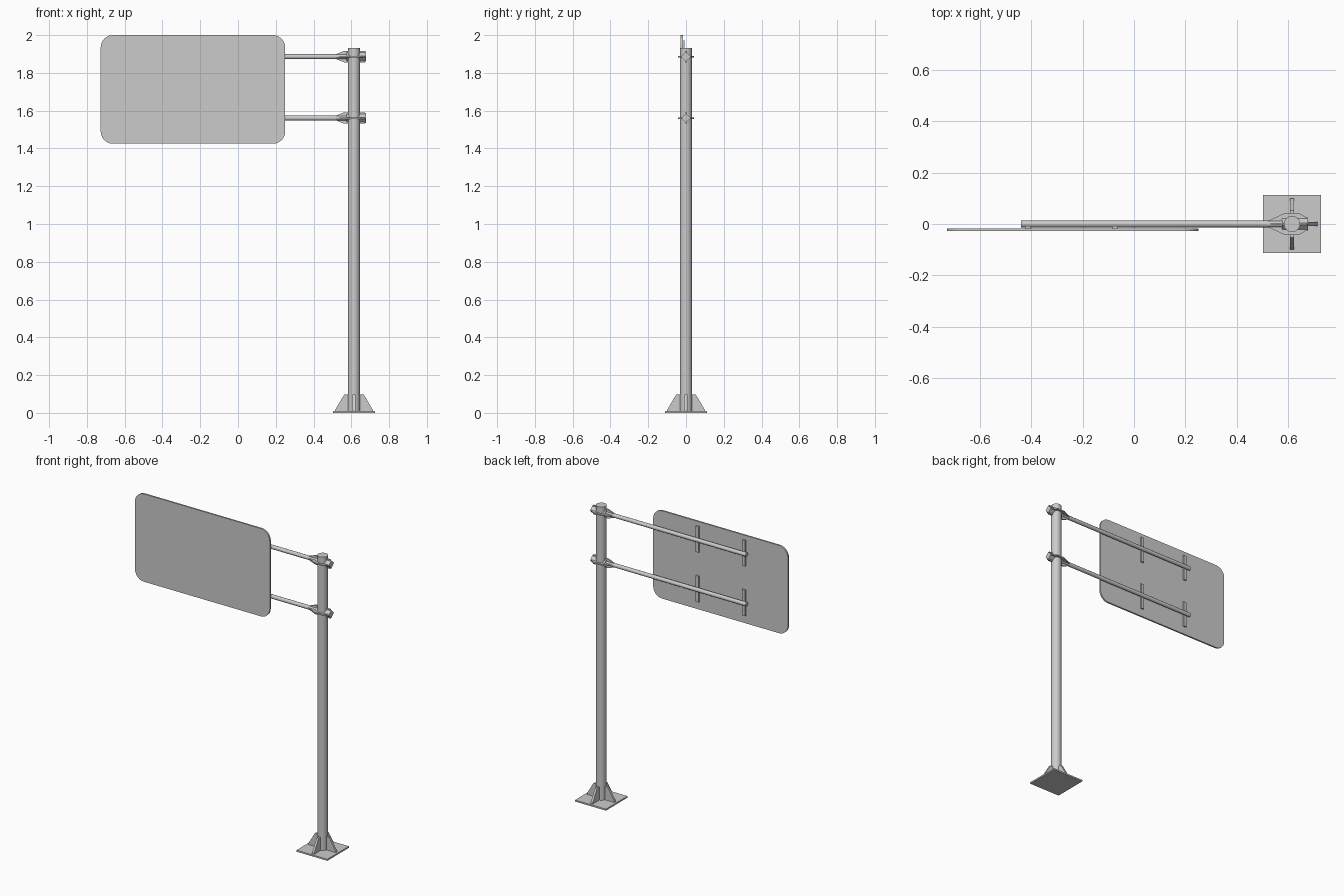
import bpy, bmesh, math
from mathutils import Matrix, Vector

cube = bpy.data.objects.get("Cube")
if cube:
    bpy.data.objects.remove(cube)

grey = bpy.data.materials.new("galvanised grey")
grey.use_nodes = True
COLOR = (0.6, 0.6, 0.6, 1)
grey.diffuse_color = COLOR
grey.node_tree.nodes["Principled BSDF"].inputs["Base Color"].default_value = COLOR

POLE_X = 0.614
ARM_HEIGHTS = {"upper": 1.886, "lower": 1.561}
PLANES = {"xy": (0, 1, 2), "xz": (0, 2, 1), "yz": (1, 2, 0)}


def finish(name, bm, smooth=False):
    bmesh.ops.recalc_face_normals(bm, faces=bm.faces)
    mesh = bpy.data.meshes.new(name)
    bm.to_mesh(mesh)
    bm.free()
    mesh.materials.append(grey)
    obj = bpy.data.objects.new(name, mesh)
    bpy.context.collection.objects.link(obj)
    if smooth:
        bpy.ops.object.select_all(action="DESELECT")
        obj.select_set(True)
        bpy.context.view_layer.objects.active = obj
        bpy.ops.object.shade_smooth_by_angle(angle=math.radians(40))
    return obj


def plate(name, outline, plane, low, high):
    """Extrude a flat outline along the axis normal to its plane."""
    u, v, w = PLANES[plane]
    bm = bmesh.new()
    verts = []
    for a, b in outline:
        co = Vector()
        co[u], co[v], co[w] = a, b, low
        verts.append(bm.verts.new(co))
    face = bm.faces.new(verts)
    new = bmesh.ops.extrude_face_region(bm, geom=[face])["geom"]
    step = Vector()
    step[w] = high - low
    bmesh.ops.translate(bm, vec=step, verts=[g for g in new if isinstance(g, bmesh.types.BMVert)])
    return finish(name, bm)


def box(name, x0, x1, y0, y1, z0, z1):
    return plate(name, [(x0, y0), (x1, y0), (x1, y1), (x0, y1)], "xy", z0, z1)


def rod(name, start, end, radius, sides, smooth=True):
    start, end = Vector(start), Vector(end)
    axis = end - start
    bm = bmesh.new()
    bmesh.ops.create_cone(bm, cap_ends=True, segments=sides, radius1=radius, radius2=radius,
                          depth=axis.length)
    turn = axis.to_track_quat("Z", "Y").to_matrix().to_4x4()
    bmesh.ops.transform(bm, matrix=Matrix.Translation((start + end) / 2) @ turn, verts=bm.verts)
    return finish(name, bm, smooth)


def rounded_rect(x0, x1, z0, z1, r, steps=6):
    points = []
    corners = [(x1 - r, z1 - r), (x0 + r, z1 - r), (x0 + r, z0 + r), (x1 - r, z0 + r)]
    for quarter, (cx, cz) in enumerate(corners):
        for i in range(steps + 1):
            a = math.pi / 2 * (quarter + i / steps)
            points.append((cx + r * math.cos(a), cz + r * math.sin(a)))
    return points


def mirrored(half, centre):
    """Close a half outline by reflecting it across its centre line."""
    return ([(x, centre + d) for x, d in half]
            + [(x, centre - d) for x, d in reversed(half)])


# Base plate, pole and the four tapered gussets around its foot
box("base_plate", POLE_X - 0.112, POLE_X + 0.112, -0.112, 0.112, 0, 0.01)
rod("pole", (POLE_X, 0, 0.005), (POLE_X, 0, 1.931), 0.032, 16)
for label, centre, plane in (("side", POLE_X, "xz"), ("front_back", 0, "yz")):
    mid = 0 if plane == "xz" else POLE_X
    for sign, end in ((-1, "a"), (1, "b")):
        gusset = [(centre + sign * d, z) for d, z in
                  ((0.02, 0.008), (0.1, 0.008), (0.1, 0.016), (0.052, 0.097), (0.02, 0.097))]
        plate(f"{label}_gusset_{end}", gusset, plane, mid - 0.007, mid + 0.007)

# Sign panel
plate("sign_panel", rounded_rect(-0.727, 0.25, 1.425, 2.0, 0.065), "xz", -0.028, -0.017)

for level, z in ARM_HEIGHTS.items():
    # Arm with the clamp block that passes through the pole
    rod(f"{level}_arm", (-0.44, 0, z), (POLE_X, 0, z), 0.013, 12)
    rod(f"{level}_clamp_block", (0.575, 0, z), (0.677, 0, z), 0.026, 4, smooth=False)

    # Crossed stiffening fins
    wide = [(0.52, 0.012), (0.585, 0.042), (0.642, 0.042), (0.672, 0.024)]
    tall = [(0.517, 0.012), (0.562, 0.03), (0.672, 0.03)]
    plate(f"{level}_flat_fin", mirrored(wide, 0), "xy", z - 0.004, z + 0.004)
    plate(f"{level}_upright_fin", mirrored(tall, z), "xz", -0.004, 0.004)

    # Upright straps joining the panel to the arm
    for side, x in (("outer", -0.412), ("inner", -0.075)):
        box(f"{level}_{side}_strap", x - 0.011, x + 0.011, -0.018, -0.008, z - 0.085, z + 0.085)
